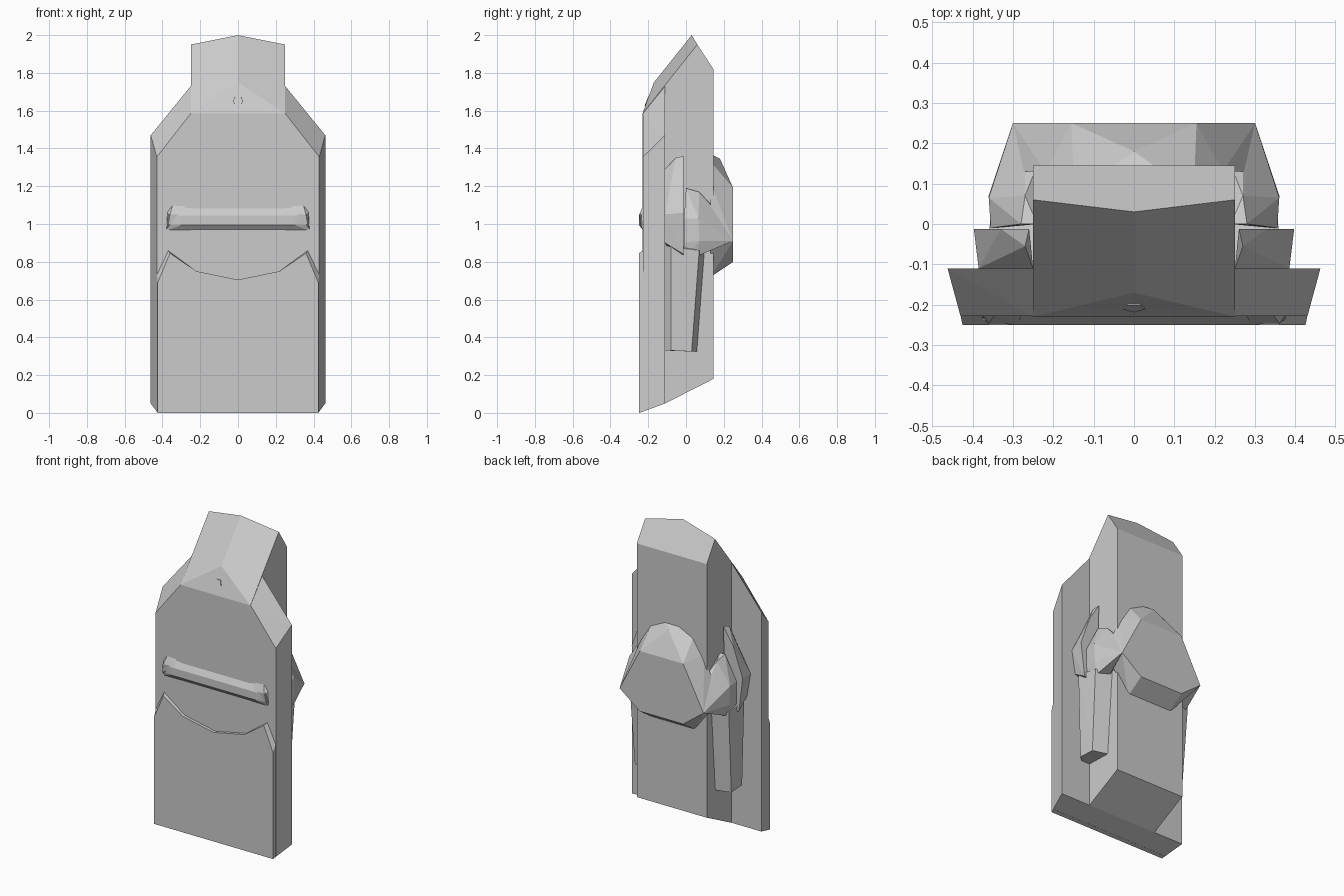
import bpy, bmesh, math

if "Cube" in bpy.data.objects:
    bpy.data.objects.remove(bpy.data.objects["Cube"])


def hull(name, pts, both=True, mirror=False):
    """Faceted solid around points; both = also use the points reflected in x."""
    bm = bmesh.new()
    for x, y, z in pts:
        bm.verts.new((x, y, z))
        if both and x > 0:
            bm.verts.new((-x, y, z))
    res = bmesh.ops.convex_hull(bm, input=bm.verts[:])
    junk = {g for g in res["geom_interior"] + res["geom_unused"]
            if isinstance(g, bmesh.types.BMVert)}
    bmesh.ops.delete(bm, geom=list(junk), context='VERTS')
    bmesh.ops.dissolve_limit(bm, angle_limit=math.radians(1.5),
                             verts=bm.verts[:], edges=bm.edges[:])
    bmesh.ops.recalc_face_normals(bm, faces=bm.faces[:])
    me = bpy.data.meshes.new(name)
    bm.to_mesh(me)
    bm.free()
    ob = bpy.data.objects.new(name, me)
    bpy.context.collection.objects.link(ob)
    if mirror:
        m = ob.modifiers.new("mirror", 'MIRROR')
        m.use_mirror_merge = False
    return ob


# Central column with the pointed, ridged top
hull("column", [
    (0, .03, 2), (.25, .06, 1.95), (.25, .145, 1.82), (.25, .145, .18),
    (.25, -.11, .05), (.25, -.11, 1.73), (.25, -.23, 1.585),
    (0, -.17, 1.75), (.25, -.23, .007)])

# Wide front slab with chamfered sides and shoulders
hull("front_slab", [
    (.25, -.11, 1.73), (.462, -.11, 1.47), (.462, -.11, .05),
    (.25, -.228, 1.585), (.43, -.228, 1.355), (.43, -.228, .007)])

# Raised lower panel with a scooped top edge
front = [(0, .705), (.22, .75), (.36, .845), (.425, .69), (.425, 0)]
rear = [(0, .705), (.22, .75), (.37, .86), (.43, .735), (.43, .007)]
bm = bmesh.new()


def loop(outline, y):
    full = outline + [(-x, z) for x, z in reversed(outline[1:])]
    return [bm.verts.new((x, y, z)) for x, z in full]


a, b = loop(front, -.25), loop(rear, -.226)
bm.faces.new(a)
bm.faces.new(b[::-1])
for i in range(len(a)):
    j = (i + 1) % len(a)
    bm.faces.new((a[i], b[i], b[j], a[j]))
bmesh.ops.recalc_face_normals(bm, faces=bm.faces[:])
mesh = bpy.data.meshes.new("lower_panel")
bm.to_mesh(mesh)
bm.free()
bpy.context.collection.objects.link(bpy.data.objects.new("lower_panel", mesh))

# Horizontal front bar and its raised end caps
hull("front_bar", [
    (.375, -.225, .965), (.375, -.237, .995), (.30, -.25, .995),
    (.30, -.25, 1.045), (.37, -.24, 1.05), (.35, -.225, 1.09)])
hull("bar_end", [
    (.38, -.225, .97), (.375, -.225, 1.065), (.345, -.225, 1.105),
    (.28, -.225, 1.1), (.285, -.247, 1.05), (.36, -.247, 1.05),
    (.37, -.24, .99)], both=False, mirror=True)

# Small five-sided stud on the upper front
stud = []
for i in range(5):
    t = math.radians(-90 + 72 * i)
    x, z = .03 * math.cos(t), 1.653 + .027 * math.sin(t)
    y = -.23 + (z - 1.585) * .364
    stud += [(x, y + .005, z), (x * .9, y - .004, z - .001)]
hull("stud", stud, both=False)

# Faceted pack on the back
hull("back_pack", [
    (.30, .25, .91), (.155, .25, 1.19), (.155, .25, .80),
    (0, .18, 1.345), (.07, .13, 1.37), (.15, .13, 1.33), (.22, .13, 1.22),
    (.30, .13, 1.03), (.30, .13, .91), (.155, .13, .72)])

# Elbows wrapping from the pack onto the column sides
hull("side_elbow", [
    (.30, .25, .91), (.27, .23, .98), (.36, .07, .91), (.36, .065, 1.03),
    (.355, -.01, .90), (.355, -.01, 1.03), (.28, 0, 1.19), (.24, 0, 1.19),
    (.27, .07, 1.17), (.24, .145, 1.09), (.24, .145, .91),
    (.24, 0, .81), (.34, -.01, .81), (.34, .06, .83)],
    both=False, mirror=True)

# Curved side fins
hull("side_fin", [
    (.26, -.012, 1.36), (.33, -.012, 1.25), (.397, -.012, 1.06),
    (.37, -.012, .84), (.27, -.012, .80),
    (.25, -.11, 1.29), (.27, -.055, 1.35), (.385, -.11, 1.05),
    (.36, -.11, .90), (.25, -.11, .90), (.28, -.08, .84)],
    both=False, mirror=True)

# Tapered bars hanging down both sides
hull("hanging_bar", [
    (.24, -.11, .90), (.33, -.11, .90), (.36, -.08, .88), (.355, .07, .86),
    (.24, .10, .86), (.24, -.11, .33), (.31, -.11, .33), (.345, -.08, .33),
    (.345, .03, .325), (.24, .06, .325)], both=False, mirror=True)
